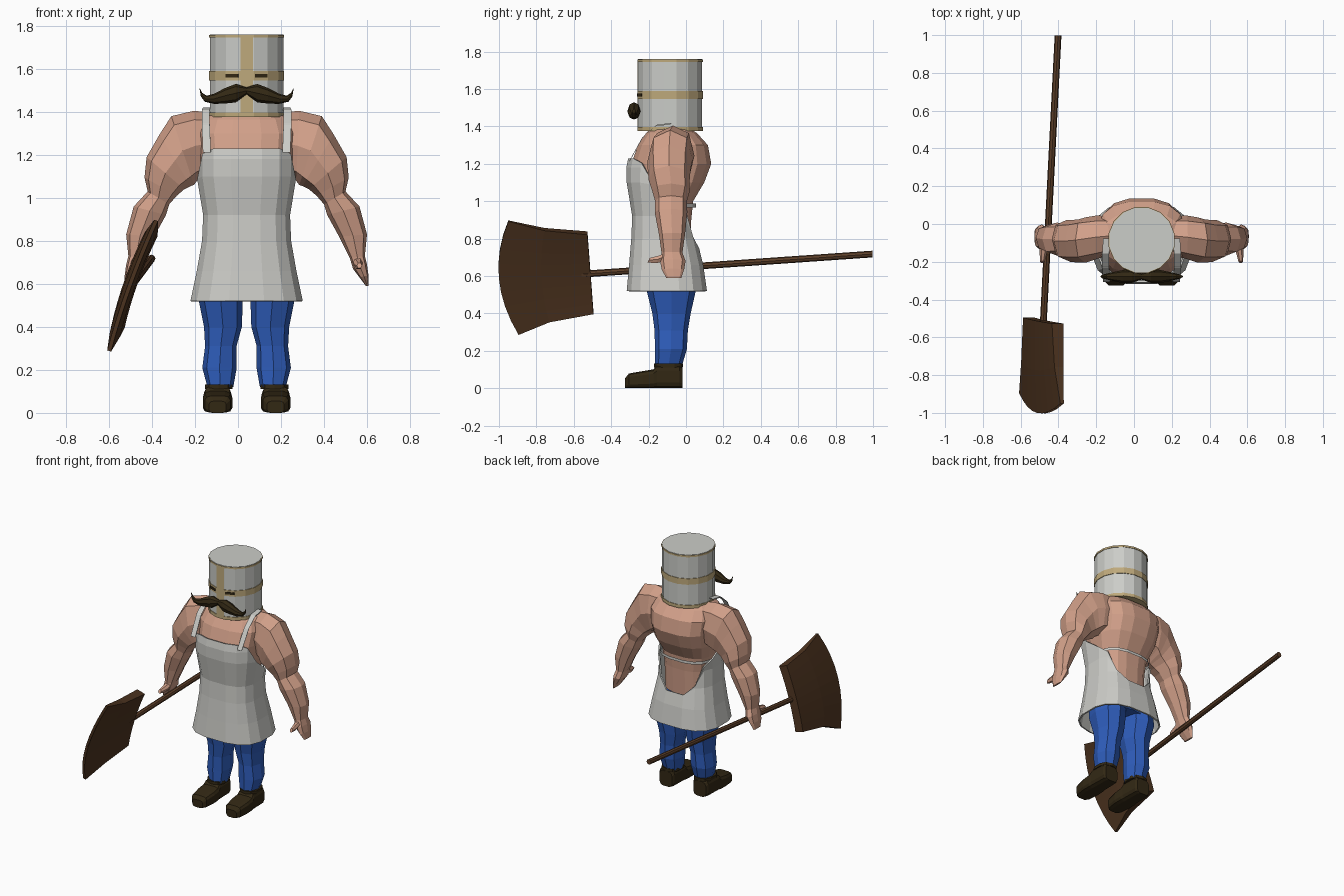
import bpy, bmesh, math
from mathutils import Vector as V

if "Cube" in bpy.data.objects:
    bpy.data.objects.remove(bpy.data.objects["Cube"])

CX = 0.04  # body centre line


def mat(name, col):
    m = bpy.data.materials.new(name)
    m.diffuse_color = (*col, 1)
    m.use_nodes = True
    m.node_tree.nodes["Principled BSDF"].inputs["Base Color"].default_value = m.diffuse_color
    return m


SKIN = mat("skin", (0.64, 0.35, 0.25))
CLOTH = mat("apron_cloth", (0.60, 0.60, 0.57))
STEEL = mat("helmet_steel", (0.60, 0.61, 0.58))
TAN = mat("helmet_trim", (0.52, 0.40, 0.20))
BLUE = mat("trousers", (0.028, 0.11, 0.50))
DARK = mat("dark_leather", (0.032, 0.021, 0.007))
BLADE = mat("blade_brown", (0.075, 0.034, 0.014))
WOOD = mat("shaft_wood", (0.11, 0.05, 0.022))


def finish(name, bm, material):
    bmesh.ops.remove_doubles(bm, verts=bm.verts, dist=0.0005)
    bmesh.ops.recalc_face_normals(bm, faces=bm.faces)
    me = bpy.data.meshes.new(name)
    bm.to_mesh(me)
    bm.free()
    me.materials.append(material)
    ob = bpy.data.objects.new(name, me)
    bpy.context.collection.objects.link(ob)
    return ob


def bridge(name, rings, material, caps=True):
    """Join closed rings of points into a skin."""
    bm = bmesh.new()
    rows = [[bm.verts.new(p) for p in r] for r in rings]
    n = len(rows[0])
    for a, b in zip(rows, rows[1:]):
        for i in range(n):
            j = (i + 1) % n
            bm.faces.new((a[i], a[j], b[j], b[i]))
    if caps:
        bm.faces.new(rows[0])
        bm.faces.new(rows[-1])
    return finish(name, bm, material)


def spow(v, p):
    return math.copysign(abs(v) ** p, v) if abs(v) > 1e-6 else 0


def ring(c, a, b, n, p=1.0, off=0.0):
    """Superellipse around c with half axes a and b."""
    c, a, b = V(c), V(a), V(b)
    ang = [math.tau * (i + off) / n for i in range(n)]
    return [c + a * spow(math.cos(t), p) + b * spow(math.sin(t), p) for t in ang]


def level(x, z, hw, yf, yb, n, p=1.0, off=0.0):
    """Horizontal ring from half width, front y and back y."""
    return ring((x, (yf + yb) / 2, z), (0, (yf - yb) / 2, 0), (hw, 0, 0), n, p, off)


def box(name, c, size, material, rot=0):
    bm = bmesh.new()
    bmesh.ops.create_cube(bm, size=1)
    bmesh.ops.scale(bm, vec=size, verts=bm.verts)
    ob = finish(name, bm, material)
    ob.location, ob.rotation_euler = c, (0, 0, rot)
    return ob


# Torso
TORSO = [(0.68, .16, -.23, .02), (0.9, .165, -.24, .03), (1.0, .18, -.25, .04),
         (1.1, .215, -.28, .10), (1.2, .225, -.295, .138), (1.3, .235, -.26, .12),
         (1.365, .21, -.215, .06), (1.405, .15, -.17, .0)]
bridge("torso", [level(CX, *r, 16, .75, .5) for r in TORSO], SKIN)

# Apron: profile rows clipped to a top edge that drops towards the back
PROFILE = [(.52, .265, -.32, .115), (.66, .235, -.307, .095), (.8, .21, -.295, .06),
           (.92, .205, -.29, .05), (1.1, .235, -.32, .11), (1.18, .235, -.322, .13),
           (1.23, .235, -.312, .14)]
TOP = [(0, 1.23), (40, 1.23), (60, 1.2), (90, 1.02), (125, .95), (150, .79), (180, .72)]


def lerp_table(table, x):
    for lo, hi in zip(table, table[1:]):
        if x <= hi[0]:
            t = (x - lo[0]) / (hi[0] - lo[0])
            return [u + (w - u) * t for u, w in zip(lo[1:], hi[1:])]
    return list(table[-1][1:])


rings = []
for row in PROFILE:
    pts = []
    for i in range(16):
        deg = (i + .5) * 22.5
        z = min(row[0], lerp_table(TOP, min(deg, 360 - deg))[0])
        pts.append(level(CX, z, *lerp_table(PROFILE, z), 16, .72, .5)[i])
    rings.append(pts)
apron = bridge("apron", rings, CLOTH, caps=False)
sol = apron.modifiers.new("thickness", "SOLIDIFY")
sol.thickness = 0.01

# Apron tie around the back
tie = [level(CX, z, .193, -.26, .056, 16, .75, .5) for z in (.968, .988)]
bridge("apron_tie", tie, CLOTH, caps=False)

# Trouser seat
bridge("trouser_seat", [level(CX, z, w, -.22, .04, 12, .8) for z, w in ((.56, .19), (.72, .17))], BLUE)

ARM = [  # outer x, z, inner x, z, centre y, half depth
    (.18, 1.395, .2, 1.12, -.06, .10), (.285, 1.405, .27, 1.08, -.07, .115),
    (.39, 1.38, .285, 1.06, -.085, .12), (.445, 1.295, .30, 1.055, -.09, .115),
    (.505, 1.19, .33, 1.04, -.09, .11), (.515, 1.095, .365, 1.01, -.08, .10),
    (.50, 1.03, .40, .97, -.08, .085), (.565, .96, .415, .92, -.08, .087),
    (.60, .83, .47, .82, -.075, .07), (.59, .73, .52, .72, -.075, .056),
    (.60, .69, .535, .67, -.07, .068), (.607, .64, .565, .63, -.07, .06),
    (.608, .59, .595, .59, -.065, .04)]
LEG = [  # z, centre offset, half width, front y, back y
    (.64, .11, .1, -.22, .05), (.52, .12, .102, -.21, .052), (.4, .11, .088, -.18, .025),
    (.31, .12, .073, -.168, .01), (.21, .126, .08, -.166, .005), (.12, .122, .06, -.165, -.022)]
BOOT = [  # y, half width, height
    (-.325, .04, .055), (-.305, .06, .08), (-.23, .07, .093), (-.175, .068, .102),
    (-.155, .064, .125), (-.035, .06, .125), (-.02, .05, .11)]

for s, side in ((-1, "right"), (1, "left")):
    # Arm with flat hand
    secs = []
    for ox, oz, ix, iz, y, h in ARM:
        c = (CX + s * ((ox + ix) / 2 - CX), y, (oz + iz) / 2)
        secs.append(ring(c, (s * (ox - ix) / 2, 0, (oz - iz) / 2), (0, h, 0), 8, .85))
    bridge(side + "_arm", secs, SKIN)
    # Thumb
    X = lambda x: CX + s * (x - CX)
    bridge(side + "_thumb", [
        ring((X(.555), -.10, .71), (.022, 0, 0), (0, .015, .035), 6),
        ring((X(.56), -.15, .69), (.02, 0, 0), (0, .012, .024), 6),
        ring((X(.565), -.2, .685), (.012, 0, 0), (0, .006, .014), 6)], SKIN)
    # Leg
    bridge(side + "_leg", [level(CX + s * d, z, w, f, b, 8, .85) for z, d, w, f, b in LEG], BLUE)
    # Boot with cuff
    bridge(side + "_boot", [ring((CX + s * .135, y, h / 2), (w, 0, 0), (0, 0, h / 2), 12, .5, .5)
                            for y, w, h in BOOT], DARK)
    bridge(side + "_boot_cuff", [level(CX + s * .13, z, .067, -.172, -.015, 10, .8)
                                 for z in (.112, .132)], DARK)
    # Apron strap
    path = [(.185, -.302, 1.215), (.19, -.23, 1.345), (.19, -.16, 1.405), (.185, -.08, 1.415)]
    bridge(side + "_strap", [ring((CX + s * x, y, z), (.026, 0, 0), (0, .006, .006), 4, 1, .5)
                             for x, y, z in path], CLOTH)
    # Eye slit, on the facet beside the front one
    t = s * math.radians(22.5)
    r = .1755
    box(side + "_eye_slit", (CX + r * math.sin(t), -.085 - r * math.cos(t), 1.569),
        (.062, .008, .016), DARK, t)


# Helmet: can with rim bands, eye band and nose strip
def drum(name, z0, z1, r, material):
    return bridge(name, [ring((CX, -.085, z), (0, -r, 0), (r, 0, 0), 16, 1, .5) for z in (z0, z1)], material)


drum("helmet", 1.38, 1.76, .174, STEEL)
for nm, z0, z1 in (("bottom_rim", 1.375, 1.398), ("eye_band", 1.547, 1.59), ("top_rim", 1.745, 1.757)):
    drum(nm, z0, z1, .178, TAN)
box("nose_strip", (CX, -.256, 1.567), (.058, .008, .375), TAN)

# Moustache
half = [(.05, 1.487, .043), (.1, 1.475, .036), (.15, 1.461, .024),
        (.19, 1.461, .014), (.21, 1.48, .009), (.218, 1.508, .002)]
must = [(-d, z, r) for d, z, r in reversed(half)] + [(0, 1.498, .016)] + half
bridge("moustache", [ring((CX + d, -.278, z), (0, min(r, .034), 0), (r * .3 * (1 if d < 0 else -1)
       if abs(d) > .18 else 0, 0, r), 8) for d, z, r in must], DARK)

# Shovel shaft
p0, p1 = V((-.402, .998, .718)), V((-.482, -.56, .61))
bridge("shovel_shaft", [ring(p, (.018, 0, 0), (0, 0, .018), 8) for p in (p0, p1)], WOOD)

# Shovel blade: upper y, z, lower y, z, end bulge, half thickness
EDGES = [(-.527, .83, -.495, .405, 0, .03), (-.757, .85, -.73, .36, .03, .024),
         (-.95, .895, -.895, .288, .078, .009)]
rings = []
for uy, uz, ly, lz, bulge, th in EDGES:
    faces = []
    for sgn in (-1, 1):
        line = []
        for i in range(9):
            v = i / 4 - 1
            k, arc = (v + 1) / 2, 1 - v * v
            z = lz + (uz - lz) * k
            x = -.487 + .36 * (z - .6) - .014 * arc + sgn * th
            line.append(V((x, ly + (uy - ly) * k - bulge * arc, z - sgn * th * .3)))
        faces.append(line)
    rings.append(faces[0] + faces[1][::-1])
bridge("shovel_blade", rings, BLADE)
